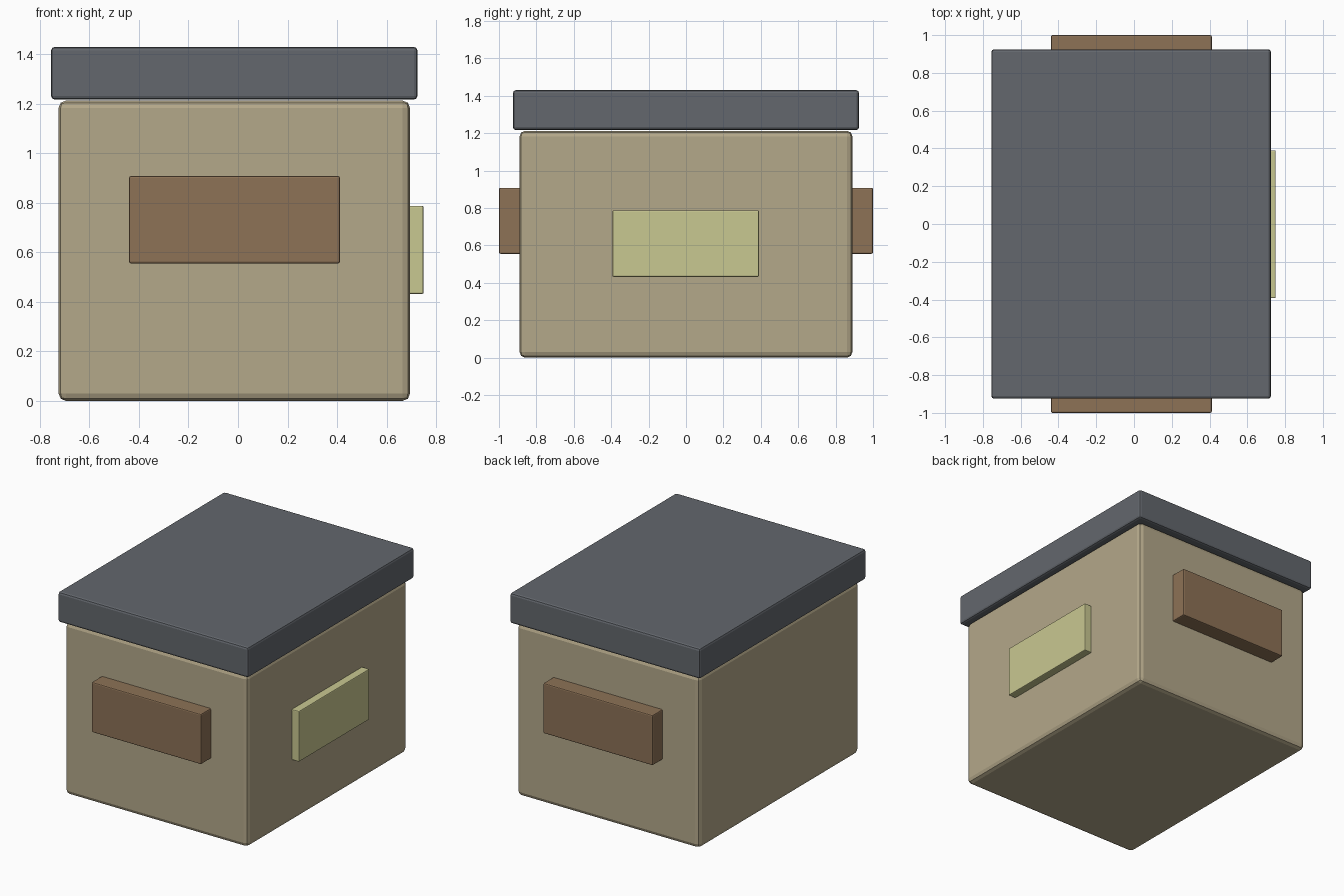
import bpy

cube = bpy.data.objects.get("Cube")
if cube:
    bpy.data.objects.remove(cube, do_unlink=True)


def material(name, rgb):
    mat = bpy.data.materials.new(name)
    mat.use_nodes = True
    colour = (*rgb, 1)
    mat.diffuse_color = colour
    mat.node_tree.nodes["Principled BSDF"].inputs["Base Color"].default_value = colour
    return mat


def box(name, low, high, bevel, mat):
    """Bevelled box between two opposite corners."""
    centre = [(a + b) / 2 for a, b in zip(low, high)]
    bpy.ops.mesh.primitive_cube_add(size=1, location=centre)
    obj = bpy.context.object
    obj.name = name
    obj.scale = [b - a for a, b in zip(low, high)]
    bpy.ops.object.transform_apply(location=False, rotation=False, scale=True)
    mod = obj.modifiers.new("rounded_edges", 'BEVEL')
    mod.width = bevel
    mod.segments = 2
    obj.data.materials.append(mat)
    return obj


cardboard = material("tan cardboard", (0.456, 0.392, 0.254))
slate = material("slate grey", (0.125, 0.136, 0.153))
brown = material("brown", (0.266, 0.168, 0.093))
paper = material("pale yellow paper", (0.584, 0.578, 0.283))

# Box body and overhanging lid
box("box_body", (-0.725, -0.89, 0), (0.695, 0.89, 1.213), 0.03, cardboard)
box("lid", (-0.755, -0.925, 1.217), (0.725, 0.925, 1.43), 0.015, slate)

# Handles on the front and back
for name, y0, y1 in (("front_handle", -1, -0.86), ("back_handle", 0.86, 1)):
    box(name, (-0.44, y0, 0.555), (0.412, y1, 0.908), 0.008, brown)

# Label on the left side
box("label", (0.67, -0.393, 0.432), (0.75, 0.39, 0.788), 0.006, paper)
